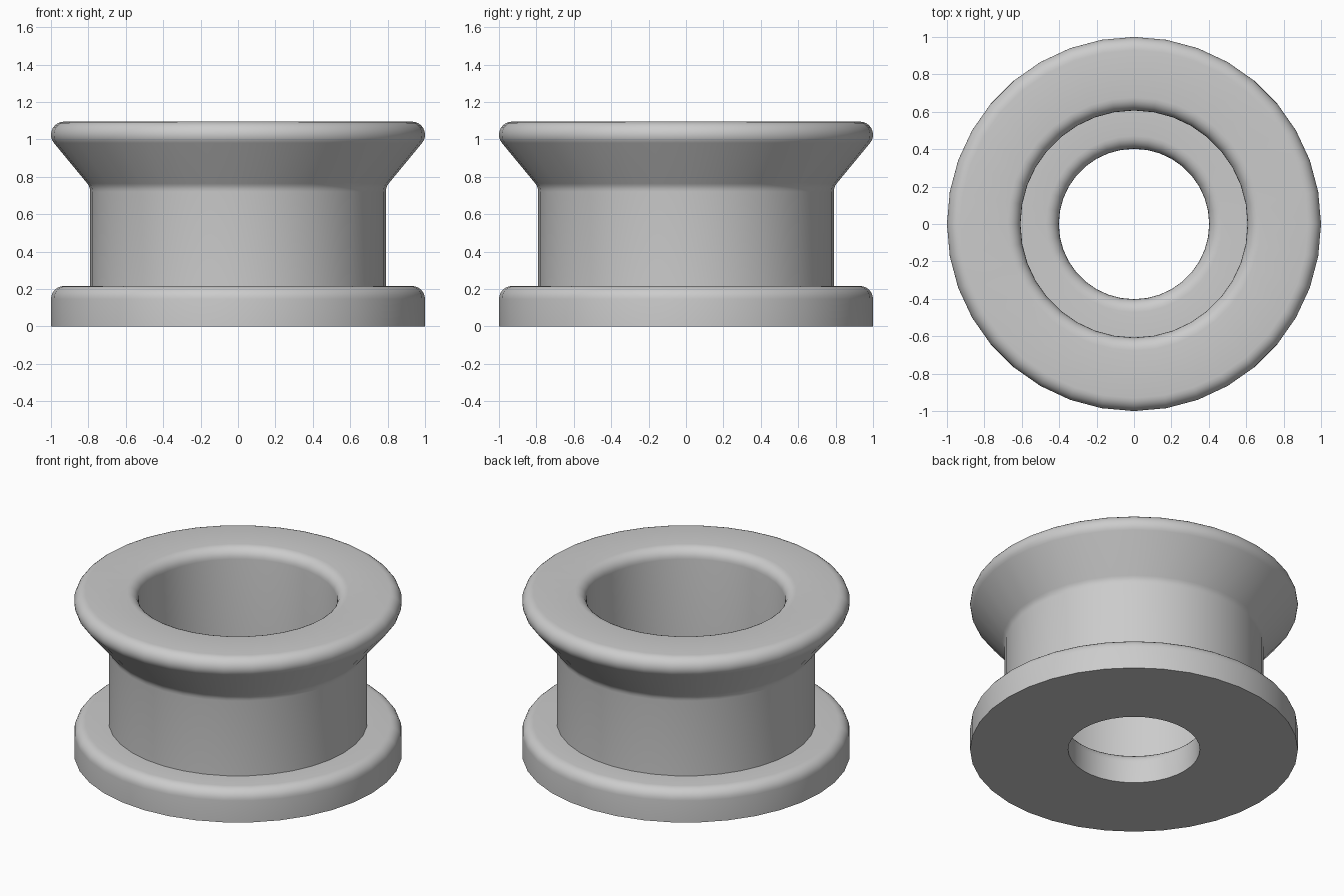
import bpy
import bmesh
from math import cos, sin, radians, tau

default_cube = bpy.data.objects.get("Cube")
if default_cube:
    bpy.data.objects.remove(default_cube, do_unlink=True)

SIDES = 36
FILLET = 0.07
OUTER, HUB, BORE, HOLE = 1.0, 0.79, 0.607, 0.402
HEIGHT, FLANGE_TOP, CONE_START = 1.095, 0.216, 0.74


def arc(r, z, start, end, radius=FILLET, steps=6):
    """Profile points (radius, height) along an arc, angles in degrees."""
    angles = [radians(start + (end - start) * i / steps) for i in range(steps + 1)]
    return [(r + radius * cos(a), z + radius * sin(a)) for a in angles]


def lathe(name, profile, material):
    """Revolve a closed profile around the z axis."""
    bm = bmesh.new()
    rings = []
    for i in range(SIDES):
        a = tau * i / SIDES
        rings.append([bm.verts.new((r * cos(a), r * sin(a), z)) for r, z in profile])
    for i, ring in enumerate(rings):
        following = rings[(i + 1) % SIDES]
        for j in range(len(profile)):
            k = (j + 1) % len(profile)
            bm.faces.new((ring[j], following[j], following[k], ring[k]))
    bmesh.ops.recalc_face_normals(bm, faces=bm.faces)
    mesh = bpy.data.meshes.new(name)
    bm.to_mesh(mesh)
    bm.free()
    mesh.materials.append(material)
    obj = bpy.data.objects.new(name, mesh)
    bpy.context.collection.objects.link(obj)
    bpy.ops.object.select_all(action="DESELECT")
    obj.select_set(True)
    bpy.context.view_layer.objects.active = obj
    bpy.ops.object.shade_smooth_by_angle(angle=radians(30))
    return obj


grey = bpy.data.materials.new("light_grey")
grey.use_nodes = True
colour = (0.6, 0.6, 0.6, 1)
grey.diffuse_color = colour
grey.node_tree.nodes["Principled BSDF"].inputs["Base Color"].default_value = colour

# Base flange, outside
profile = [(HOLE, 0), (OUTER, 0)]
profile += arc(OUTER - FILLET, FLANGE_TOP - FILLET, 0, 90)
# Hub, blending into the flared cone
profile += [(HUB, FLANGE_TOP)]
profile += arc(HUB + FILLET, CONE_START - 0.02, 180, 141, steps=3)
# Rounded rim and top face
profile += arc(OUTER - FILLET, HEIGHT - FILLET, -39, 90, steps=9)
profile += arc(BORE + FILLET, HEIGHT - FILLET, 90, 180)
# Bore floor and the narrower through hole
profile += [(BORE, FLANGE_TOP)]
profile += arc(HOLE + FILLET, FLANGE_TOP - FILLET, 90, 180)

lathe("flanged_bushing", profile, grey)
